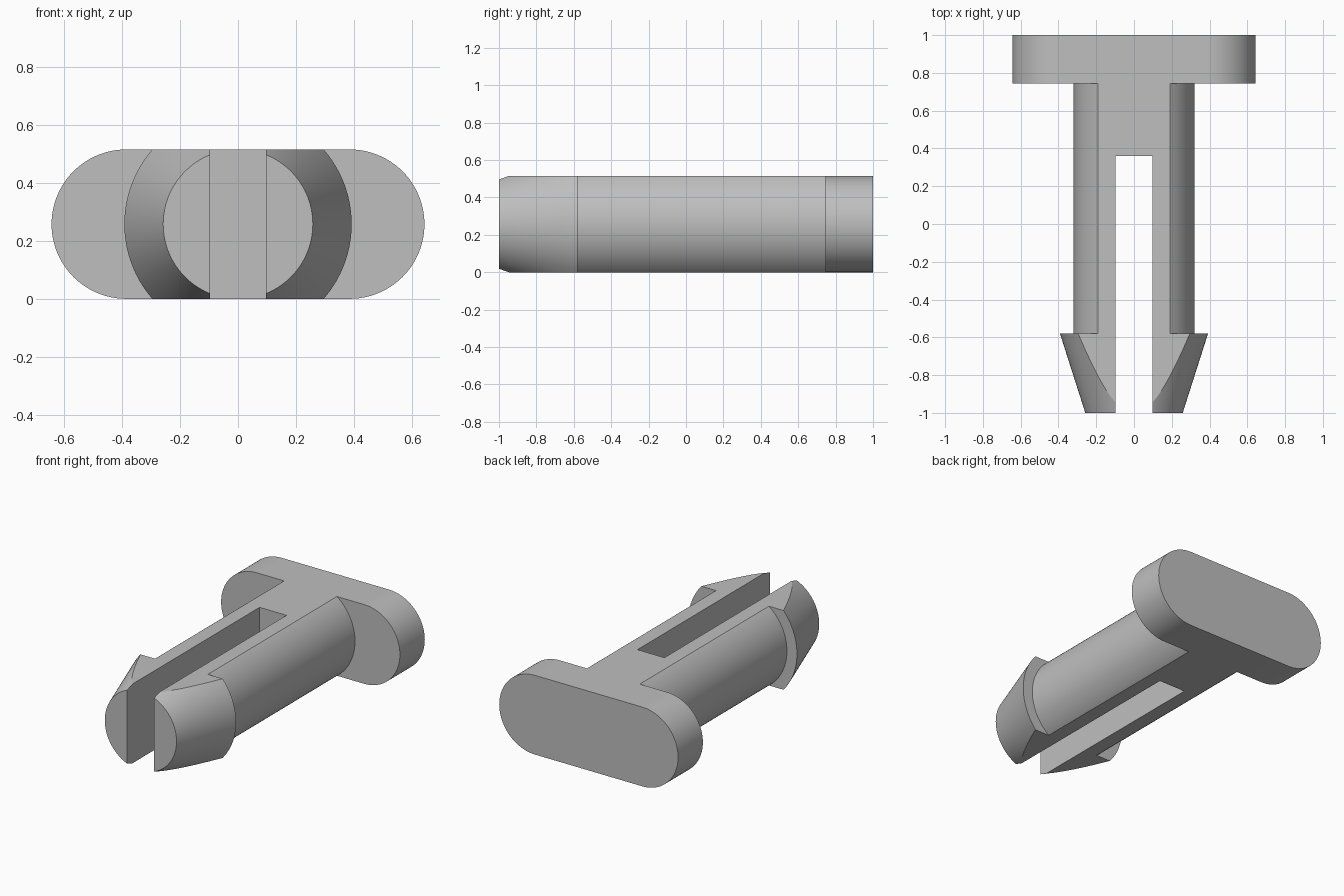
import bpy, bmesh, math

# Remove the default cube
if "Cube" in bpy.data.objects:
    bpy.data.objects.remove(bpy.data.objects["Cube"])

R = 0.2575          # half the thickness of the clip
HEAD_X = 0.643      # half the width of the head
HEAD_Y = 0.745      # where the shaft meets the head
SLOT = 0.097        # half the slot width

grey = bpy.data.materials.new("grey plastic")
colour = (0.52, 0.52, 0.52, 1)
grey.diffuse_color = colour
grey.use_nodes = True
grey.node_tree.nodes["Principled BSDF"].inputs["Base Color"].default_value = colour


def finish(name, bm):
    bmesh.ops.recalc_face_normals(bm, faces=bm.faces)
    mesh = bpy.data.meshes.new(name)
    bm.to_mesh(mesh)
    bm.free()
    mesh.materials.append(grey)
    obj = bpy.data.objects.new(name, mesh)
    bpy.context.collection.objects.link(obj)
    return obj


def box(name, x, y0, y1, z):
    bm = bmesh.new()
    bmesh.ops.create_cube(bm, size=1)
    for v in bm.verts:
        v.co = (v.co.x * 2 * x, y0 if v.co.y < 0 else y1, R + v.co.z * 2 * z)
    return finish(name, bm)


def boolean(target, other, operation):
    mod = target.modifiers.new(operation.lower(), "BOOLEAN")
    mod.operation, mod.object, mod.solver = operation, other, "EXACT"
    bpy.context.view_layer.objects.active = target
    bpy.ops.object.modifier_apply(modifier=mod.name)
    bpy.data.objects.remove(other)


# Round shaft with a barbed conical tip, revolved about the y axis
def shaft():
    profile = [(0.258, -1), (0.392, -0.58), (0.32, -0.58), (0.32, 0.87)]
    n = 96
    bm = bmesh.new()
    rings = []
    for r, y in profile:
        angles = [math.tau * i / n for i in range(n)]
        rings.append([bm.verts.new((r * math.cos(a), y, R + r * math.sin(a)))
                      for a in angles])
    for a, b in zip(rings, rings[1:]):
        for i in range(n):
            j = (i + 1) % n
            bm.faces.new((a[i], a[j], b[j], b[i]))
    bm.faces.new(rings[0])
    bm.faces.new(rings[-1])
    return finish("push_clip", bm)


# Head plate with fully rounded ends
def head():
    bm = bmesh.new()
    outline = []
    n = 48
    for side in (0, 1):
        cx = (HEAD_X - R) * (1 - 2 * side)
        for i in range(n + 1):
            a = math.pi * (i / n - 0.5 + side)
            outline.append(bm.verts.new((cx + R * math.cos(a), HEAD_Y, R + R * math.sin(a))))
    face = bm.faces.new(outline)
    extruded = bmesh.ops.extrude_face_region(bm, geom=[face])["geom"]
    for v in extruded:
        if isinstance(v, bmesh.types.BMVert):
            v.co.y = 1
    return finish("head", bm)


# Flatten top and bottom, cut the slot between the prongs, add the head
clip = shaft()
boolean(clip, box("flat_limits", 1, -2, 2, R), "INTERSECT")
boolean(clip, box("slot_cutter", SLOT, -2, 0.36, 1), "DIFFERENCE")
boolean(clip, head(), "UNION")

bpy.ops.object.select_all(action="DESELECT")
clip.select_set(True)
bpy.context.view_layer.objects.active = clip
bpy.ops.object.shade_smooth_by_angle(angle=math.radians(25))
